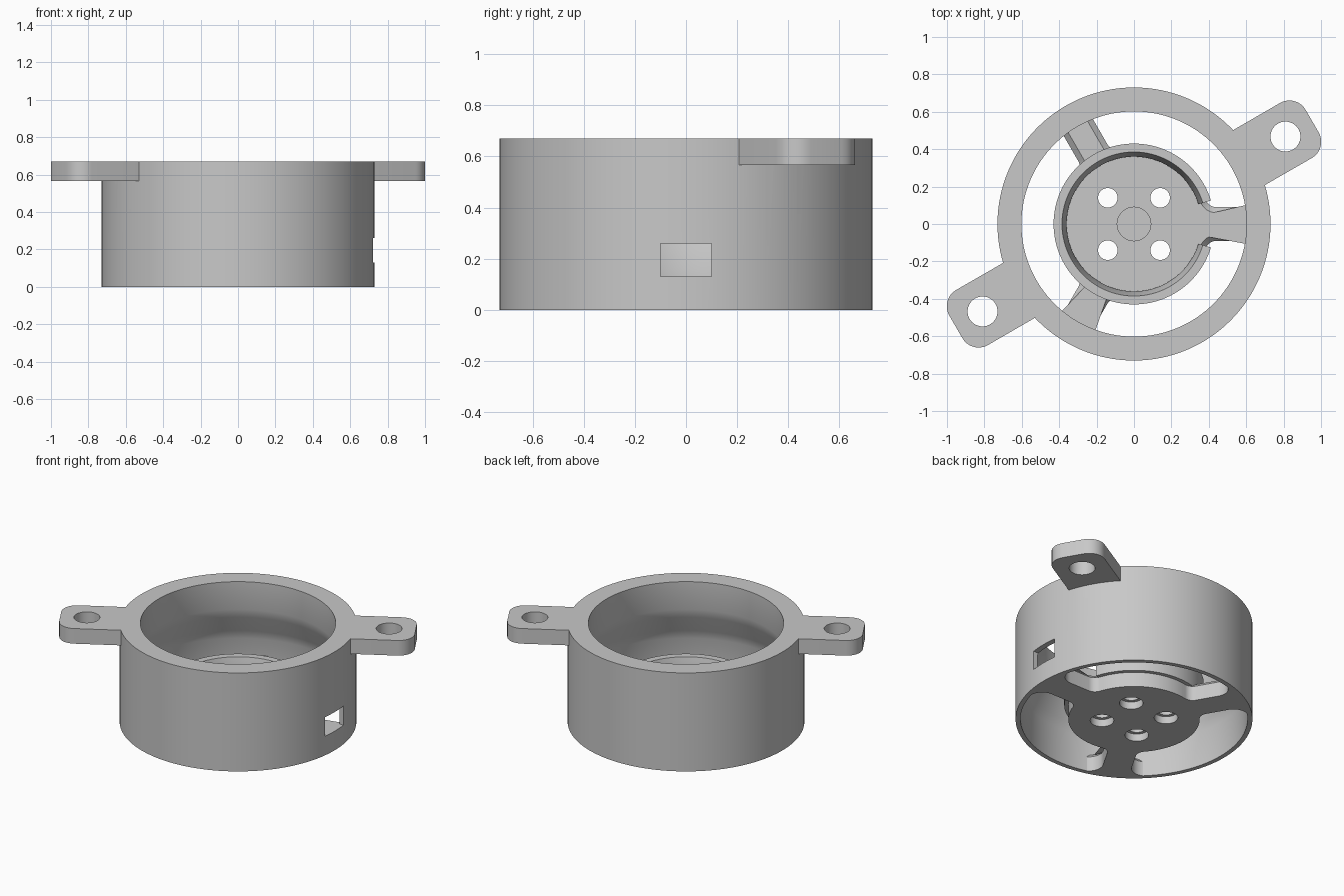
import bpy, bmesh
from math import sin, cos, pi, sqrt, atan2, acos, radians

cube = bpy.data.objects.get("Cube")
if cube:
    bpy.data.objects.remove(cube, do_unlink=True)

grey = bpy.data.materials.new("plain_grey")
grey.use_nodes = True
colour = (0.58, 0.58, 0.58, 1)
grey.diffuse_color = colour
grey.node_tree.nodes["Principled BSDF"].inputs["Base Color"].default_value = colour


def make_object(name, bm):
    mesh = bpy.data.meshes.new(name)
    bm.to_mesh(mesh)
    bm.free()
    mesh.materials.append(grey)
    obj = bpy.data.objects.new(name, mesh)
    bpy.context.collection.objects.link(obj)
    return obj


def stack(name, layers):
    """Solid from matching counter-clockwise outlines [(points, z), ...], bottom to top."""
    bm = bmesh.new()
    loops = [[bm.verts.new((x, y, z)) for x, y in pts] for pts, z in layers]
    n = len(loops[0])
    for a, b in zip(loops, loops[1:]):
        for i in range(n):
            j = (i + 1) % n
            bm.faces.new((a[i], a[j], b[j], b[i]))
    caps = [bm.faces.new(loops[0][::-1]), bm.faces.new(loops[-1])]
    bmesh.ops.triangulate(bm, faces=caps)
    return make_object(name, bm)


def lathe(name, profile, steps=128, start=0.0, end=2 * pi):
    """Turn a closed (radius, z) profile about z, fully or in part."""
    full = end - start > 2 * pi - 0.001
    count = steps if full else steps + 1
    bm = bmesh.new()
    rings = []
    for k in range(count):
        a = start + (end - start) * k / steps
        rings.append([bm.verts.new((r * cos(a), r * sin(a), z)) for r, z in profile])
    n = len(profile)
    for k in range(steps):
        a, b = rings[k], rings[(k + 1) % count]
        for i in range(n):
            j = (i + 1) % n
            bm.faces.new((a[i], b[i], b[j], a[j]))
    if not full:
        bm.faces.new(rings[0])
        bm.faces.new(rings[-1][::-1])
    bmesh.ops.recalc_face_normals(bm, faces=bm.faces)
    return make_object(name, bm)


def arc(cx, cy, r, a0, a1, n=8):
    return [(cx + r * cos(a0 + (a1 - a0) * k / n),
             cy + r * sin(a0 + (a1 - a0) * k / n)) for k in range(n + 1)]


def turn(pts, a):
    return [(x * cos(a) - y * sin(a), x * sin(a) + y * cos(a)) for x, y in pts]


def cylinder(x, y, r, z0, z1):
    return stack("cutter", [(arc(x, y, r, 0, 2 * pi, 40)[:-1], z) for z in (z0, z1)])


def combine(target, others, operation):
    for other in others:
        mod = target.modifiers.new("combine", 'BOOLEAN')
        mod.operation = operation
        mod.solver = 'EXACT'
        mod.object = other
        bpy.context.view_layer.objects.active = target
        bpy.ops.object.modifier_apply(modifier=mod.name)
        bpy.data.objects.remove(other, do_unlink=True)


def smooth(obj):
    bpy.ops.object.select_all(action='DESELECT')
    obj.select_set(True)
    bpy.context.view_layer.objects.active = obj
    bpy.ops.object.shade_smooth_by_angle(angle=radians(28))


OUTER, WALL, BORE, TOP = 0.73, 0.70, 0.602, 0.67
FLOOR, RIM_TOP, HUB, RIM, BEVEL = 0.13, 0.26, 0.405, 0.43, 0.03

# Housing ring: thick upper bore flaring to a thin lower wall
ring = lathe("housing_ring", [(OUTER, 0), (OUTER, TOP), (BORE, TOP), (BORE, 0.48),
                              (0.62, 0.42), (0.68, 0.3), (WALL, 0.24), (WALL, 0)])

# Mounting tabs with rounded corners and bolt holes
half, tip, corner = 0.17, 1.1, 0.1
tab = arc(tip - corner, corner - half, corner, -pi / 2, 0)
tab += arc(tip - corner, half - corner, corner, 0, pi / 2)
reach = atan2(half, 0.66)
tab += arc(0, 0, 0.68, reach, -reach, 10)
tabs, bolt_holes = [], []
for a in (radians(30), radians(210)):
    tabs.append(stack("tab", [(turn(tab, a), z) for z in (0.567, TOP)]))
    bolt_holes.append(cylinder(0.935 * cos(a), 0.935 * sin(a), 0.08, 0.5, 0.8))
combine(ring, tabs, 'UNION')

# Cable window through the wall
window = [(0.64, -0.1), (0.8, -0.1), (0.8, 0.1), (0.64, 0.1)]
combine(ring, bolt_holes + [stack("cutter", [(window, z) for z in (FLOOR, 0.26)])],
        'DIFFERENCE')
smooth(ring)


def spider(inset):
    """Outline of the hub disc with three filleted arms that end in the wall."""
    h, f, g = 0.09, 0.06, 0.09
    end = WALL + 0.005
    reach, r = end - g, g + inset
    hx = sqrt((HUB + f) ** 2 - (h + f) ** 2)
    wx = sqrt(reach ** 2 - (h + g) ** 2)
    hub_angle = atan2(h + f, hx)
    # the flare arc starts where it meets the wall circle
    meet = min(1, (end ** 2 - reach ** 2 - r ** 2) / (2 * reach * r))
    side = arc(wx, h + g, r, atan2(h + g, wx) - acos(meet), -pi / 2, 12)
    side += arc(hx, h + f, f + inset, -pi / 2, hub_angle - pi)
    lower = [(x, -y) for x, y in reversed(side)]
    spread = atan2(side[0][1], side[0][0])
    face = arc(0, 0, end, -spread, spread, 8)[1:-1]
    skirt = arc(0, 0, HUB - inset, hub_angle, 2 * pi / 3 - hub_angle, 24)[1:-1]
    arm = lower + face + side + skirt
    return [p for k in range(3) for p in turn(arm, k * 2 * pi / 3)]


# Motor base: hub floor and arms, chamfered along the top
plain, inset = spider(0), spider(BEVEL)
base = stack("motor_base", [(plain, 0), (plain, FLOOR - BEVEL), (inset, FLOOR)])

# Centre recess and four counterbored screw holes
cuts = [cylinder(0, 0, 0.09, FLOOR - 0.02, 0.2)]
for x in (-0.14, 0.14):
    for y in (-0.14, 0.14):
        cuts += [cylinder(x, y, 0.052, -0.1, 0.2), cylinder(x, y, 0.073, -0.1, 0.05)]
combine(base, cuts, 'DIFFERENCE')
smooth(base)

# Raised hub rim, open toward the cable arm
rim = lathe("hub_rim", [(0.36, FLOOR - BEVEL), (RIM, FLOOR - BEVEL), (RIM, RIM_TOP),
                        (0.385, RIM_TOP), (0.36, FLOOR + 0.03)],
            112, radians(17), radians(343))
smooth(rim)
